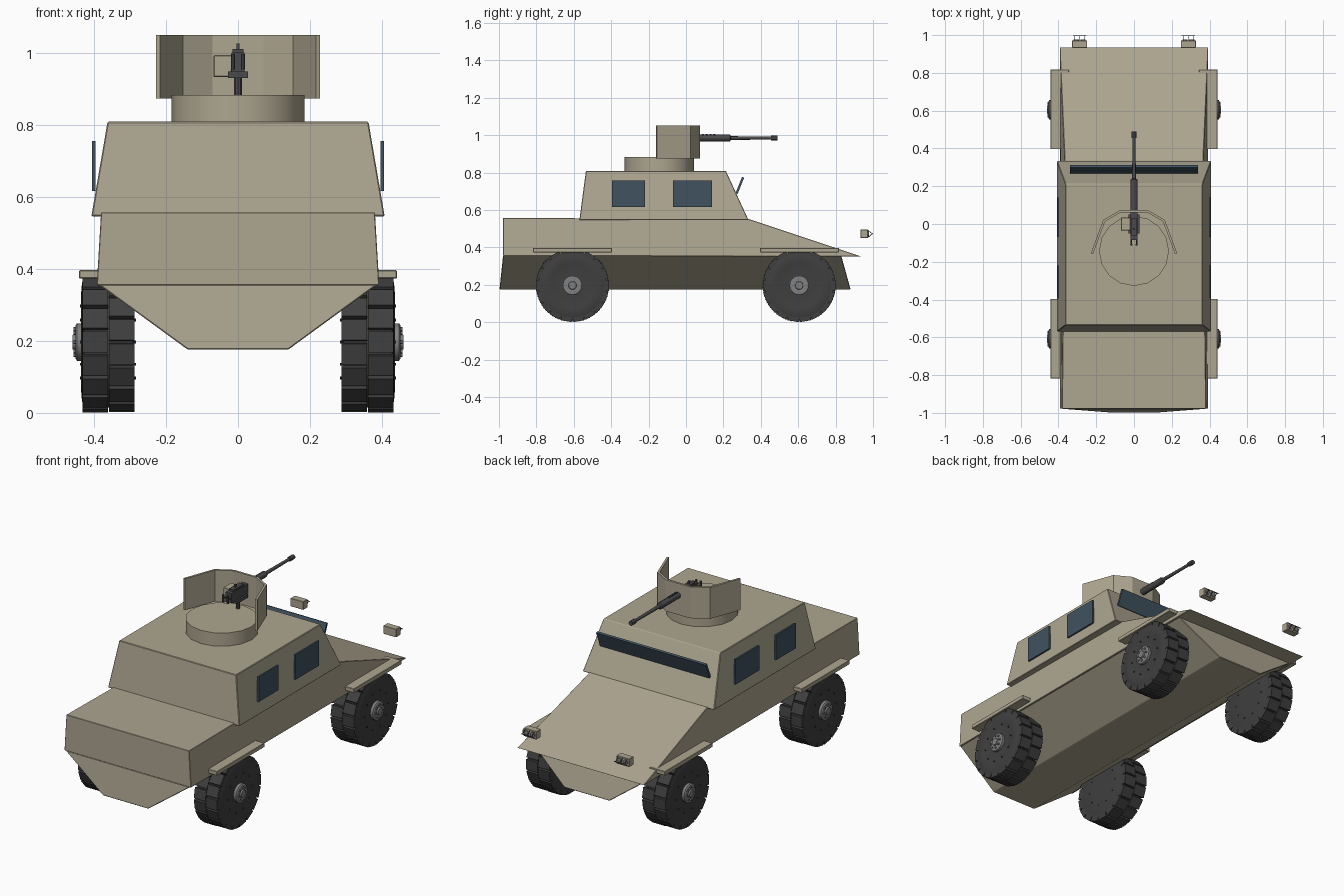
import bpy, bmesh, math
from mathutils import Matrix, Vector

if "Cube" in bpy.data.objects:
    bpy.data.objects.remove(bpy.data.objects["Cube"])


def mat(name, rgb):
    m = bpy.data.materials.new(name)
    m.diffuse_color = (*rgb, 1)
    m.use_nodes = True
    m.node_tree.nodes["Principled BSDF"].inputs["Base Color"].default_value = m.diffuse_color
    return m


TAN = mat("tan_paint", (0.42, 0.38, 0.28))
GLASS = mat("dark_glass", (0.05, 0.085, 0.115))
RUBBER = mat("rubber", (0.05, 0.05, 0.05))
STEEL = mat("steel", (0.22, 0.22, 0.22))
GUN = mat("gun_metal", (0.07, 0.07, 0.075))


def finish(name, bm, material, smooth=False, bevel=0):
    bmesh.ops.recalc_face_normals(bm, faces=bm.faces)
    me = bpy.data.meshes.new(name)
    bm.to_mesh(me)
    bm.free()
    me.materials.append(material)
    if smooth:
        me.shade_smooth()
        me.set_sharp_from_angle(angle=math.radians(30))
    ob = bpy.data.objects.new(name, me)
    bpy.context.collection.objects.link(ob)
    if bevel:
        b = ob.modifiers.new("edge", 'BEVEL')
        b.width, b.segments = bevel, 1
    return ob


def shell(name, pts, bevel=0.003):
    """Closed side profile of (y, z, half width), mirrored across x."""
    bm = bmesh.new()
    a = [bm.verts.new((w, y, z)) for y, z, w in pts]
    b = [bm.verts.new((-w, y, z)) for y, z, w in pts]
    n = len(pts)
    bm.faces.new(a)
    bm.faces.new(b[::-1])
    for i in range(n):
        j = (i + 1) % n
        bm.faces.new((a[i], b[i], b[j], a[j]))
    return finish(name, bm, TAN, bevel=bevel)


def add_box(bm, lo, hi, m=Matrix()):
    c = [(p + q) / 2 for p, q in zip(lo, hi)]
    s = [q - p for p, q in zip(lo, hi)]
    bmesh.ops.create_cube(bm, size=1, matrix=m @ Matrix.Translation(c) @ Matrix.Diagonal((*s, 1)))


def box(name, lo, hi, material, bevel=0):
    bm = bmesh.new()
    add_box(bm, lo, hi)
    return finish(name, bm, material, bevel=bevel)


def add_lathe(bm, profile, n, axis, c=(0, 0, 0)):
    """Revolve (position along axis, radius) points about an axis through c."""
    u, v = (axis + 1) % 3, (axis + 2) % 3
    rings = []
    for t, r in profile:
        ring = []
        for i in range(n):
            p = Vector(c)
            p[axis] += t
            p[u] += r * math.cos(2 * math.pi * i / n)
            p[v] += r * math.sin(2 * math.pi * i / n)
            ring.append(bm.verts.new(p))
        rings.append(ring)
    for a, b in zip(rings, rings[1:]):
        for i in range(n):
            j = (i + 1) % n
            bm.faces.new((a[i], a[j], b[j], b[i]))
    bm.faces.new(rings[0])
    bm.faces.new(rings[-1])


def add_rod(bm, p, q, r, n=6):
    p, q = Vector(p), Vector(q)
    d = q - p
    m = Matrix.Translation((p + q) / 2) @ d.to_track_quat('Z', 'Y').to_matrix().to_4x4()
    bmesh.ops.create_cone(bm, cap_ends=True, segments=n, radius1=r, radius2=r, depth=d.length, matrix=m)


# hull and cabin
shell("lower_hull", [(-.978, .357, .388), (.83, .357, .388), (.88, .176, .14), (-.997, .176, .14)])
shell("upper_hull", [(-.978, .355, .393), (-.978, .558, .381), (.335, .552, .366), (.935, .352, .393)], 0.002)
shell("cabin", [(-.57, .547, .408), (-.535, .81, .363), (.213, .81, .363), (.334, .547, .408)])

# windows
for s, side in ((1, "right"), (-1, "left")):
    for k, (y0, y1) in enumerate(((-.395, -.22), (-.07, .14))):
        xs = sorted((s * .396, s * .406))
        box(f"{side}_window_{k}", (xs[0], y0, .617), (xs[1], y1, .757), GLASS)
bm = bmesh.new()
add_box(bm, (-.34, -.006, -.047), (.34, .006, .047),
        Matrix.Translation((0, .288, .732)) @ Matrix.Rotation(math.radians(-22), 4, 'X'))
finish("windscreen", bm, GLASS)

# fenders
for s in (1, -1):
    for y in (.607, -.607):
        xs = sorted((s * .345, s * .442))
        box("fender", (xs[0], y - .211, .374), (xs[1], y + .211, .397), TAN, 0.002)

# wheel parts are made once around the origin and instanced at four corners
C = .36
bm = bmesh.new()
add_lathe(bm, [(-.072, .07), (-.072, .165), (-.066, .182), (.068, .182), (.074, .165), (.077, .13),
               (.073, .115), (.073, .06)], 40, 0)
N = 18
for row, (x0, x1) in enumerate(((-.072, -.001), (.001, .072))):
    for i in range(N):
        rot = Matrix.Rotation(2 * math.pi * (i + row / 2) / N, 4, 'X')
        add_box(bm, (x0, -.029, .16), (x1, .029, .194), rot)
for i in range(10):
    a = 2 * math.pi * i / 10
    y, z = .105 * math.cos(a), .105 * math.sin(a)
    add_rod(bm, (-.076, y, z), (.079, y, z), .004)
tire = finish("tire", bm, RUBBER, smooth=True)
bm = bmesh.new()
add_lathe(bm, [(.07, .052), (.088, .052), (.092, .046), (.092, .022), (.1, .02)], 16, 0)
for i in range(8):
    a = 2 * math.pi * i / 8
    y, z = .036 * math.cos(a), .036 * math.sin(a)
    add_rod(bm, (.088, y, z), (.098, y, z), .006)
hub = finish("hub", bm, STEEL, smooth=True)
for part in (tire, hub):
    for k, (s, y) in enumerate(((1, .605), (1, -.607), (-1, .605), (-1, -.607))):
        ob = part if k == 0 else part.copy()
        if k:
            bpy.context.collection.objects.link(ob)
        ob.location = (s * C, y, .197)
        ob.rotation_euler.z = 0 if s > 0 else math.pi

# turret ring
bm = bmesh.new()
add_lathe(bm, [(.8, .185), (.884, .185)], 16, 2, (0, -.143, 0))
finish("turret_ring", bm, TAN, smooth=True)

# gun shield: five flat plates
plan = [(-.222, -.155), (-.158, .018), (-.072, .067), (.072, .067), (.158, .018), (.222, -.155)]
bm = bmesh.new()
for p, q in zip(plan, plan[1:]):
    d = Vector(q) - Vector(p)
    m = Matrix.Translation((*p, 0)) @ Matrix.Rotation(math.atan2(d.y, d.x), 4, 'Z')
    add_box(bm, (-.003, -.006, .875), (d.length + .003, .006, 1.051), m)
finish("gun_shield", bm, TAN)

# machine gun
bm = bmesh.new()
add_lathe(bm, [(.05, .018), (.235, .018), (.24, .01), (.455, .008), (.455, .013), (.49, .013)],
          12, 1, (0, 0, .985))
finish("gun_barrel", bm, GUN, smooth=True)
bm = bmesh.new()
add_box(bm, (-.018, -.085, .948), (.018, .07, 1.002))
add_box(bm, (-.015, -.06, 1.0), (.015, .03, 1.012))
add_box(bm, (-.004, -.03, 1.01), (.004, -.02, 1.028))
add_box(bm, (-.028, -.05, .932), (.028, .05, .95))
for x in (-.014, .014):
    add_rod(bm, (x, -.11, .955), (x, -.11, .998), .006, 8)
    add_rod(bm, (x, -.11, .975), (x, -.08, .975), .004)
for k in range(4):
    y = .085 + k * .02
    add_box(bm, (-.006, y, .998), (.006, y + .012, 1.006))
add_rod(bm, (0, 0, .88), (0, 0, .94), .011, 10)
finish("gun_receiver", bm, GUN)
box("ammo_box", (-.068, -.035, .935), (-.018, .035, .995), TAN, 0.002)

# headlights with wire guards
for s, side in ((1, "right"), (-1, "left")):
    x = s * .288
    box(f"{side}_headlight", (x - .04, .933, .45), (x + .04, .972, .496), TAN, 0.002)
    bm = bmesh.new()
    for dx in (-.028, 0, .028):
        for z in (.452, .494):
            add_rod(bm, (x + dx, .97, z), (x + dx, .997, .473), .0018)
    add_rod(bm, (x - .036, .997, .473), (x + .036, .997, .473), .0025)
    finish(f"{side}_headlight_guard", bm, GUN)
    bm = bmesh.new()
    for dx in (-.018, .018):
        add_rod(bm, (x + dx, .97, .473), (x + dx, .978, .473), .014, 12)
    finish(f"{side}_headlight_lens", bm, STEEL)
